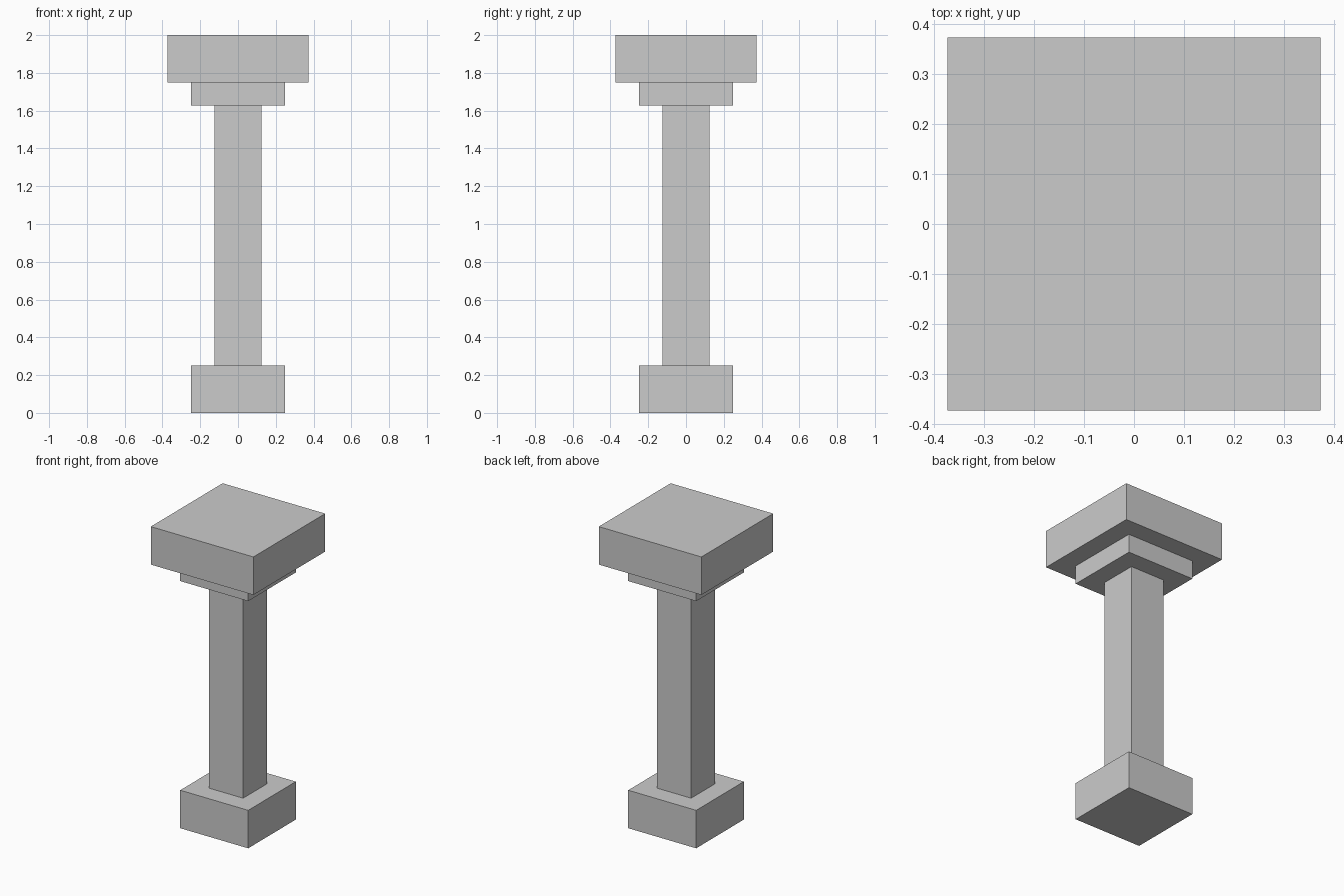
import bpy

if "Cube" in bpy.data.objects:
    bpy.data.objects.remove(bpy.data.objects["Cube"])


def block(name, width, z0, z1):
    """Square block centred on the z axis, from z0 up to z1."""
    bpy.ops.mesh.primitive_cube_add(size=1, location=(0, 0, (z0 + z1) / 2))
    obj = bpy.context.object
    obj.name = name
    obj.scale = (width, width, z1 - z0)
    bpy.ops.object.transform_apply(location=False, rotation=False, scale=True)
    return obj


# Stacked from the ground up
block("base", 0.495, 0.0, 0.25)
block("shaft", 0.249, 0.25, 1.627)
block("collar", 0.495, 1.627, 1.75)
block("cap", 0.747, 1.75, 2.0)
